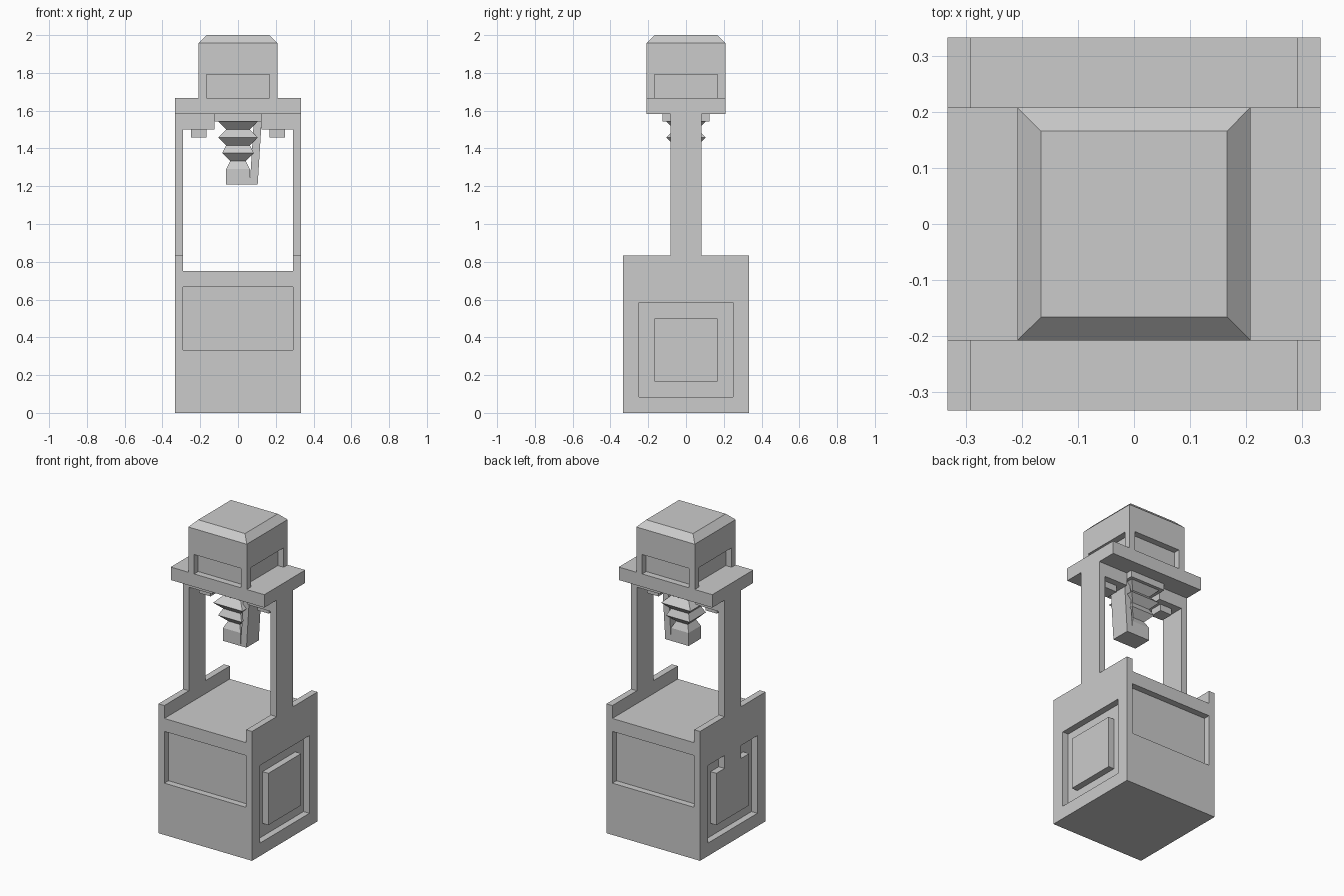
import bpy
import bmesh
from mathutils import Matrix, Vector

cube = bpy.data.objects.get("Cube")
if cube:
    bpy.data.objects.remove(cube, do_unlink=True)

U = 1 / 24  # modelling grid

grey = bpy.data.materials.new("plain grey")
grey.use_nodes = True
COLOUR = (0.6, 0.6, 0.6, 1)
grey.diffuse_color = COLOUR
grey.node_tree.nodes["Principled BSDF"].inputs["Base Color"].default_value = COLOUR


def finish(name, bm):
    bmesh.ops.recalc_face_normals(bm, faces=bm.faces)
    mesh = bpy.data.meshes.new(name)
    bm.to_mesh(mesh)
    bm.free()
    mesh.materials.append(grey)
    obj = bpy.data.objects.new(name, mesh)
    bpy.context.collection.objects.link(obj)
    return obj


def box(name, x, y, z, lean=0):
    """Box from (low, high) grid ranges; lean shifts the top along x."""
    bm = bmesh.new()
    bmesh.ops.create_cube(bm, size=1)
    for v in bm.verts:
        top = v.co.z > 0
        v.co = Vector([U * (r[1] if c > 0 else r[0]) for r, c in zip((x, y, z), v.co)])
        if top:
            v.co.x += lean * U
    return finish(name, bm)


def square_stack(name, levels):
    """Square rings of (half width, height) joined into a closed column."""
    bm = bmesh.new()
    corners = [(-1, -1), (1, -1), (1, 1), (-1, 1)]
    rings = [[bm.verts.new((a * w * U, b * w * U, z * U)) for a, b in corners]
             for w, z in levels]
    for low, high in zip(rings, rings[1:]):
        for i in range(4):
            j = (i + 1) % 4
            bm.faces.new((low[i], low[j], high[j], high[i]))
    bm.faces.new(rings[0])
    bm.faces.new(rings[-1])
    return finish(name, bm)


def carve(obj, cutters):
    """Cut the helper boxes away, then discard them."""
    for c in cutters:
        c.hide_render = True
        mod = obj.modifiers.new("cut", "BOOLEAN")
        mod.operation, mod.solver, mod.object = "DIFFERENCE", "EXACT", c
    bpy.context.view_layer.update()
    graph = bpy.context.evaluated_depsgraph_get()
    mesh = bpy.data.meshes.new_from_object(obj.evaluated_get(graph))
    obj.modifiers.clear()
    obj.data = mesh
    for c in cutters:
        bpy.data.objects.remove(c, do_unlink=True)


def span(sign, a, b):
    return tuple(sorted((sign * a, sign * b)))


# Base cabinet: open trough on top, recessed panels on all four sides
base = box("base_cabinet", (-8, 8), (-8, 8), (0, 20))
cuts = [box("trough_cutter", (-7, 7), (-9, 9), (18, 21))]
for s in (-1, 1):
    cuts.append(box("window_cutter", (-7, 7), span(s, 7, 9), (8, 16)))
    cuts.append(box("side_cutter", span(s, 7, 9), (-6, 6), (2, 14)))
carve(base, cuts)

# Raised side panels, columns and stepped brackets
for s, side in ((-1, "right"), (1, "left")):
    box(side + "_side_panel", span(s, 7, 8), (-4, 4), (4, 12))
    box(side + "_column", span(s, 7, 8), (-2, 2), (20, 38))
    box(side + "_bracket", span(s, 3, 7), (-2, 2), (36, 38))
    box(side + "_bracket_foot", span(s, 4, 6), (-1, 1), (35, 36))
box("right_panel_bridge", (-8, -7), (-2, 2), (12, 14))

# Crossbeam and chamfered head with a recess on each side
box("crossbeam", (-8, 8), (-5, 5), (38, 40))
head = square_stack("head", [(5, 40), (5, 47), (4, 48)])
cuts = []
for s in (-1, 1):
    cuts.append(box("head_cutter", (-4, 4), span(s, 4, 6), (39, 43)))
    cuts.append(box("head_cutter", span(s, 4, 6), (-4, 4), (39, 43)))
carve(head, cuts)

# Bellows nozzle hanging under the beam, with a leaning feed pipe
box("nozzle_mount", (-3, 3), (-3, 3), (37, 38))
square_stack("bellows_nozzle", [(1.5, 29), (1.5, 31), (1, 32), (2, 33), (1.5, 34),
                                (2.5, 35), (1.5, 36), (2.5, 37)])
box("feed_pipe", (1.5, 2.5), (-1.5, 1.5), (29, 37), lean=0.5)
